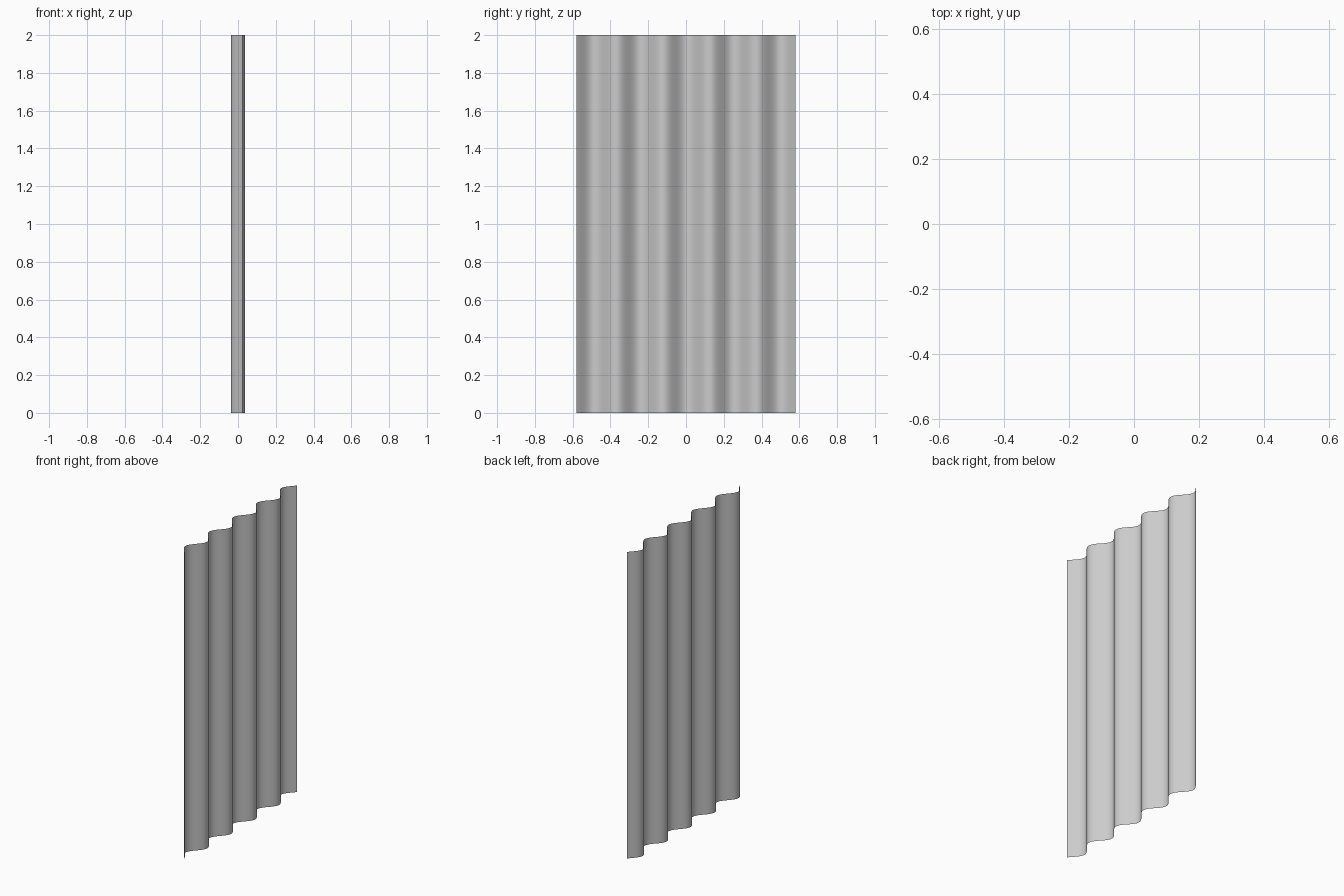
import bpy, bmesh, math

if "Cube" in bpy.data.objects:
    bpy.data.objects.remove(bpy.data.objects["Cube"])

HALF_WIDTH = 0.58   # sheet spans y = -0.58 .. 0.58
HEIGHT = 2.0
AMPLITUDE = 0.036   # depth of the corrugation
PERIOD = 0.247      # spacing of the ridges
CREST = -0.367      # y position of one ridge
STEPS = 94


def wave(y):
    return AMPLITUDE * math.cos(2 * math.pi * (y - CREST) / PERIOD)


# Corrugated sheet: a thin wavy profile line swept straight up
bm = bmesh.new()
profile = []
for i in range(STEPS + 1):
    y = -HALF_WIDTH + 2 * HALF_WIDTH * i / STEPS
    profile.append(bm.verts.new((wave(y), y, 0)))
edges = [bm.edges.new(pair) for pair in zip(profile, profile[1:])]
swept = bmesh.ops.extrude_edge_only(bm, edges=edges)
top = [v for v in swept["geom"] if isinstance(v, bmesh.types.BMVert)]
bmesh.ops.translate(bm, verts=top, vec=(0, 0, HEIGHT))

# Make the faces point towards +x
bm.normal_update()
for f in bm.faces:
    if f.normal.x < 0:
        f.normal_flip()
    f.smooth = True

mesh = bpy.data.meshes.new("corrugated_sheet")
bm.to_mesh(mesh)
bm.free()
sheet = bpy.data.objects.new("corrugated_sheet", mesh)
bpy.context.collection.objects.link(sheet)
